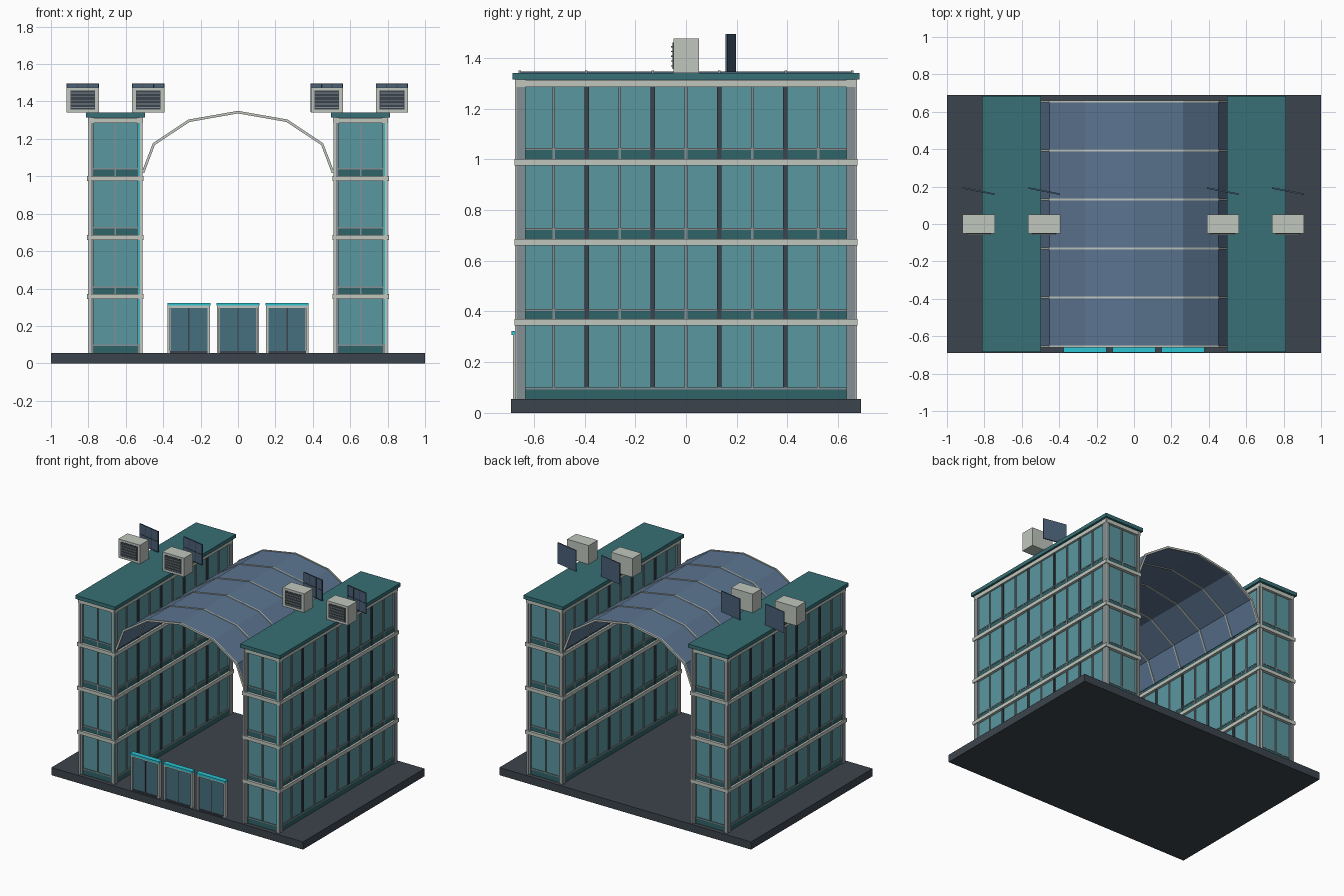
import bpy, bmesh, math
from mathutils import Matrix, Vector

if "Cube" in bpy.data.objects:
    bpy.data.objects.remove(bpy.data.objects["Cube"])


def material(name, hexa):
    def lin(c):
        c /= 255
        return c / 12.92 if c < 0.04 else ((c + 0.055) / 1.055) ** 2.4
    m = bpy.data.materials.new(name)
    m.diffuse_color = [lin(int(hexa[i:i + 2], 16)) for i in (0, 2, 4)] + [1]
    m.use_nodes = True
    m.node_tree.nodes["Principled BSDF"].inputs["Base Color"].default_value = m.diffuse_color
    return m


DARK = material("dark_slate", "3c444c")
ROOF = material("roof_teal", "377075")
SPAN = material("spandrel_teal", "2f6468")
GLASS = material("teal_glass", "5a97a0")
VAULT = material("vault_glass", "5b7490")
DOOR = material("door_glass", "46707f")
PALE = material("pale_trim", "c0c6be")
METAL = material("grey_metal", "848f93")
CYAN = material("cyan_accent", "2cc4d4")
PANEL = material("solar_blue", "4a607a")


def part(name, boxes, mat, matrix=None):
    """One object from boxes given as (x0, x1, y0, y1, z0, z1)."""
    bm = bmesh.new()
    for x0, x1, y0, y1, z0, z1 in boxes:
        m = Matrix.Translation(((x0 + x1) / 2, (y0 + y1) / 2, (z0 + z1) / 2)) \
            @ Matrix.Diagonal((x1 - x0, y1 - y0, z1 - z0, 1))
        bmesh.ops.create_cube(bm, size=1, matrix=m)
    if matrix:
        bmesh.ops.transform(bm, matrix=matrix, verts=bm.verts)
    return finish(name, bm, mat)


def finish(name, bm, mat):
    me = bpy.data.meshes.new(name)
    bmesh.ops.recalc_face_normals(bm, faces=bm.faces)
    bm.to_mesh(me)
    bm.free()
    me.materials.append(mat)
    ob = bpy.data.objects.new(name, me)
    bpy.context.collection.objects.link(ob)
    return ob


def block(cx, hx, hy, z0, z1):
    return (cx - hx, cx + hx, -hy, hy, z0, z1)


part("base_slab", [(-1, 1, -0.69, 0.69, 0, 0.055)], DARK)

# Office towers: glass core, spandrels, floor bands, columns and mullions
floors = [(0.055, 0.10, 0.345), (0.37, 0.41, 0.66),
          (0.685, 0.73, 0.975), (1.0, 1.045, 1.285)]
pitch = 0.1305
for side, cx in (("left", -0.655), ("right", 0.655)):
    part(side + "_tower_glass", [block(cx, 0.132, 0.654, 0.055, 1.315)], GLASS)
    part(side + "_spandrels",
         [block(cx, 0.136, 0.658, a, b) for a, b, c in floors], SPAN)
    part(side + "_spandrel_rails",
         [block(cx, 0.138, 0.660, b - 0.008, b) for a, b, c in floors], METAL)
    part(side + "_floor_bands",
         [block(cx, 0.151, 0.677, c, c + 0.026) for a, b, c in floors[:3]]
         + [block(cx, 0.146, 0.672, 1.285, 1.312)], PALE)
    part(side + "_roof", [block(cx, 0.158, 0.685, 1.315, 1.341)], ROOF)
    cols, caps, thin, thick = [], [], [], []
    for sx in (-1, 1):
        for sy in (-1, 1):
            x, y = cx + sx * 0.13, sy * 0.651
            cols.append((x - 0.015, x + 0.015, y - 0.017, y + 0.017, 0.055, 1.315))
            x, y = cx + sx * 0.136, sy * 0.668
            caps.append((x - 0.006, x + 0.006, y - 0.006, y + 0.006, 0.055, 1.315))
        x = cx + sx * 0.133
        for i in range(-4, 5):
            y = i * pitch
            w = 0.009 if i % 2 else 0.005
            (thick if i % 2 else thin).append((x - 0.006, x + 0.006, y - w, y + w, 0.1, 1.29))
        y = sx * 0.656
        thin.append((cx - 0.004, cx + 0.004, y - 0.006, y + 0.006, 0.1, 1.29))
    part(side + "_corner_columns", cols, METAL)
    part(side + "_column_trims", caps, PALE)
    part(side + "_thin_mullions", thin, METAL)
    part(side + "_thick_mullions", thick, DARK)
    part(side + "_accent_strip",
         [(cx + 0.122, cx + 0.130, -0.671, -0.665, 0.1, 1.3)], CYAN)

# Faceted vaulted roof between the towers, with ribs
half = [(0, 1.343), (0.262, 1.297), (0.45, 1.172), (0.508, 1.02)]
arch = [(-x, z) for x, z in half[:0:-1]] + half


def arch_strip(bm, y0, y1, thick):
    rings = []
    for i, (x, z) in enumerate(arch):
        a = Vector(arch[max(i - 1, 0)])
        b = Vector(arch[min(i + 1, len(arch) - 1)])
        t = (b - a).normalized()
        nx, nz = -t.y * thick / 2, t.x * thick / 2
        rings.append([bm.verts.new(p) for p in (
            (x + nx, y0, z + nz), (x + nx, y1, z + nz),
            (x - nx, y1, z - nz), (x - nx, y0, z - nz))])
    for r, s in zip(rings, rings[1:]):
        for k in range(4):
            bm.faces.new((r[k], r[(k + 1) % 4], s[(k + 1) % 4], s[k]))
    bm.faces.new(rings[0])
    bm.faces.new(rings[-1])


bm = bmesh.new()
arch_strip(bm, -0.655, 0.655, 0.005)
finish("vault_glazing", bm, VAULT)
bm = bmesh.new()
for i in range(6):
    y = -0.655 + i * 0.262
    arch_strip(bm, y - 0.005, y + 0.005, 0.014)
finish("vault_ribs", bm, PALE)

# Entrance doors with cyan canopies
frames, leaves, canopies, bars = [], [], [], []
for cx in (-0.263, 0, 0.263):
    canopies.append((cx - 0.115, cx + 0.115, -0.688, -0.652, 0.308, 0.323))
    for s in (-1, 1):
        x = cx + s * 0.107
        frames.append((x - 0.006, x + 0.006, -0.682, -0.656, 0.055, 0.308))
        x = cx + s * 0.05
        leaves.append((x - 0.049, x + 0.049, -0.674, -0.664, 0.06, 0.298))
    frames.append((cx - 0.107, cx + 0.107, -0.682, -0.656, 0.297, 0.308))
    bars.append((cx - 0.004, cx + 0.004, -0.678, -0.660, 0.055, 0.298))
    bars.append((cx - 0.1, cx + 0.1, -0.678, -0.660, 0.055, 0.065))
part("door_frames", frames, PALE)
part("door_leaves", leaves, DOOR)
part("door_bars", bars, DARK)
part("door_canopies", canopies, CYAN)

# Rooftop air units and upright solar panels
for n, cx in enumerate((-0.83, -0.48, 0.475, 0.823), 1):
    part(f"air_unit_{n}", [(cx - 0.086, cx + 0.086, -0.05, 0.052, 1.341, 1.476)], PALE)
    part(f"air_grille_{n}", [(cx - 0.066, cx + 0.066, -0.053, -0.049, 1.357, 1.46)], DARK)
    part(f"air_louvres_{n}", [(cx - 0.062, cx + 0.062, -0.059, -0.052, z, z + 0.005)
                              for z in (1.366, 1.385, 1.404, 1.423, 1.442)], METAL)
    turn = Matrix.Translation((cx, 0.177, 1.42)) @ Matrix.Rotation(math.radians(-11), 4, 'Z')
    part(f"solar_panel_{n}", [(-0.087, 0.087, -0.003, 0.003, -0.075, 0.075)], PANEL, turn)
    grid = [(x - 0.002, x + 0.002, -0.005, -0.002, -0.075, 0.075)
            for x in (-0.085, -0.029, 0.029, 0.085)]
    grid += [(-0.087, 0.087, -0.005, -0.002, z - 0.002, z + 0.002) for z in (-0.073, 0, 0.073)]
    part(f"solar_grid_{n}", grid, DARK, turn)
